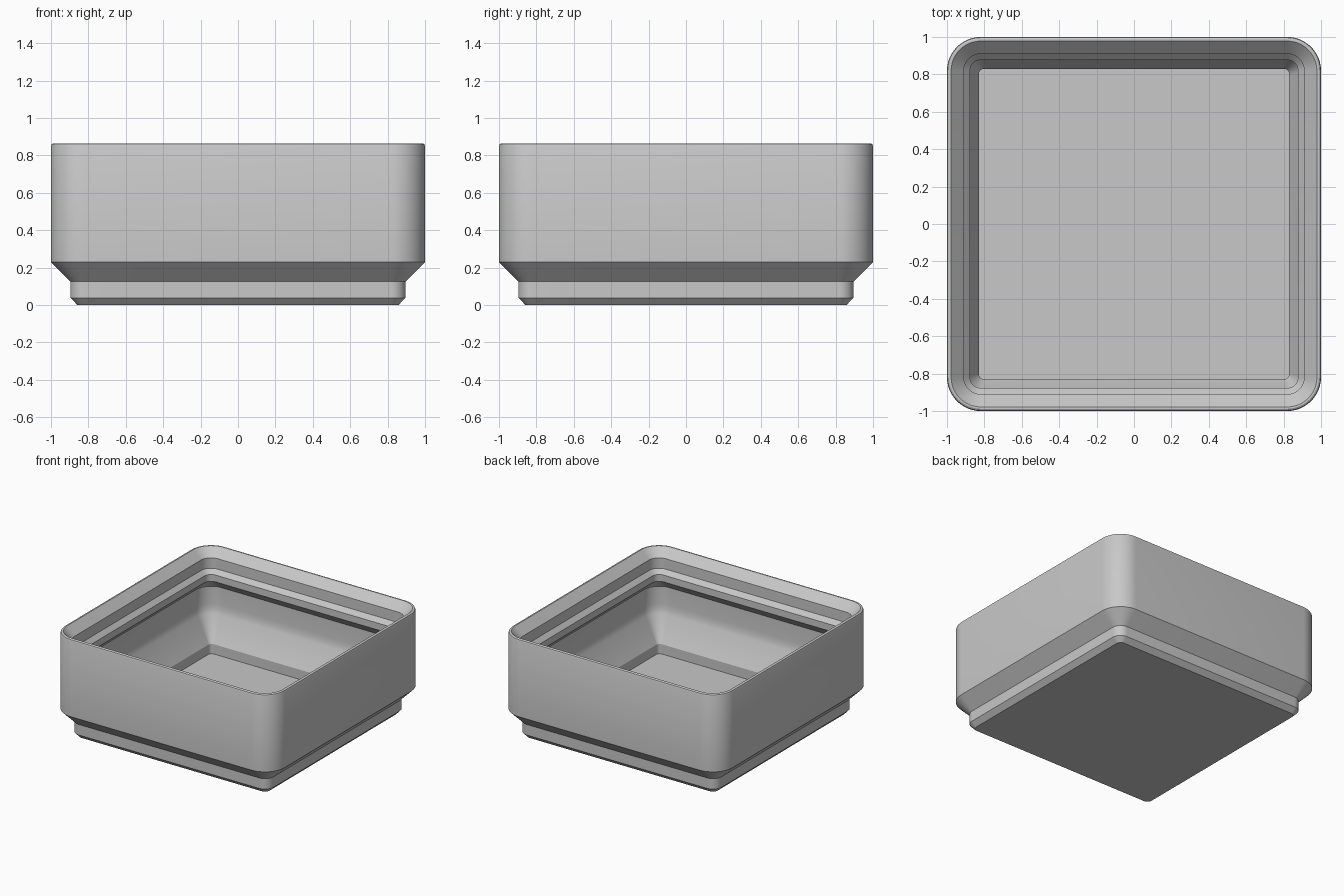
import bpy, bmesh, math

cube = bpy.data.objects.get("Cube")
if cube:
    bpy.data.objects.remove(cube, do_unlink=True)

CORNER = 0.819      # all corner arcs share this centre
STEPS = 12          # segments per corner

grey = bpy.data.materials.new("light grey plastic")
grey.use_nodes = True
colour = (0.58, 0.58, 0.58, 1)
grey.diffuse_color = colour
grey.node_tree.nodes["Principled BSDF"].inputs["Base Color"].default_value = colour


def rounded_ring(bm, half, z):
    """Ring of vertices: a rounded square of the given half width."""
    radius = max(half - CORNER, 0.03)
    centre = half - radius
    ring = []
    for quarter in range(4):
        mid = math.radians(45 + 90 * quarter)
        cx = math.copysign(centre, math.cos(mid))
        cy = math.copysign(centre, math.sin(mid))
        for i in range(STEPS + 1):
            a = math.radians(90) * (quarter + i / STEPS)
            ring.append(bm.verts.new((cx + radius * math.cos(a),
                                      cy + radius * math.sin(a), z)))
    return ring


# Wall section as (half width, height), from underside over the rim to the floor
foot = [(0.858, 0), (0.896, 0.039), (0.896, 0.125), (1, 0.229)]
rim = [(1, 0.85), (0.996, 0.86), (0.988, 0.865), (0.978, 0.865)]
stacking_lip = [(0.91, 0.797), (0.91, 0.711), (0.877, 0.676),
                (0.877, 0.62), (0.954, 0.543)]
cavity = [(0.954, 0.40), (0.95, 0.36), (0.94, 0.325), (0.83, 0.13), (0.83, 0.05)]

bm = bmesh.new()
rings = [rounded_ring(bm, h, z) for h, z in foot + rim + stacking_lip + cavity]
for low, high in zip(rings, rings[1:]):
    n = len(low)
    for i in range(n):
        j = (i + 1) % n
        bm.faces.new((low[i], low[j], high[j], high[i]))
bm.faces.new(rings[0][::-1])    # underside
bm.faces.new(rings[-1])         # inner floor
bmesh.ops.recalc_face_normals(bm, faces=bm.faces)

mesh = bpy.data.meshes.new("storage_bin")
bm.to_mesh(mesh)
bm.free()
mesh.materials.append(grey)
storage_bin = bpy.data.objects.new("storage_bin", mesh)
bpy.context.collection.objects.link(storage_bin)

# Smooth corners, crisp steps
bpy.ops.object.select_all(action="DESELECT")
storage_bin.select_set(True)
bpy.context.view_layer.objects.active = storage_bin
bpy.ops.object.shade_smooth_by_angle(angle=math.radians(25))
